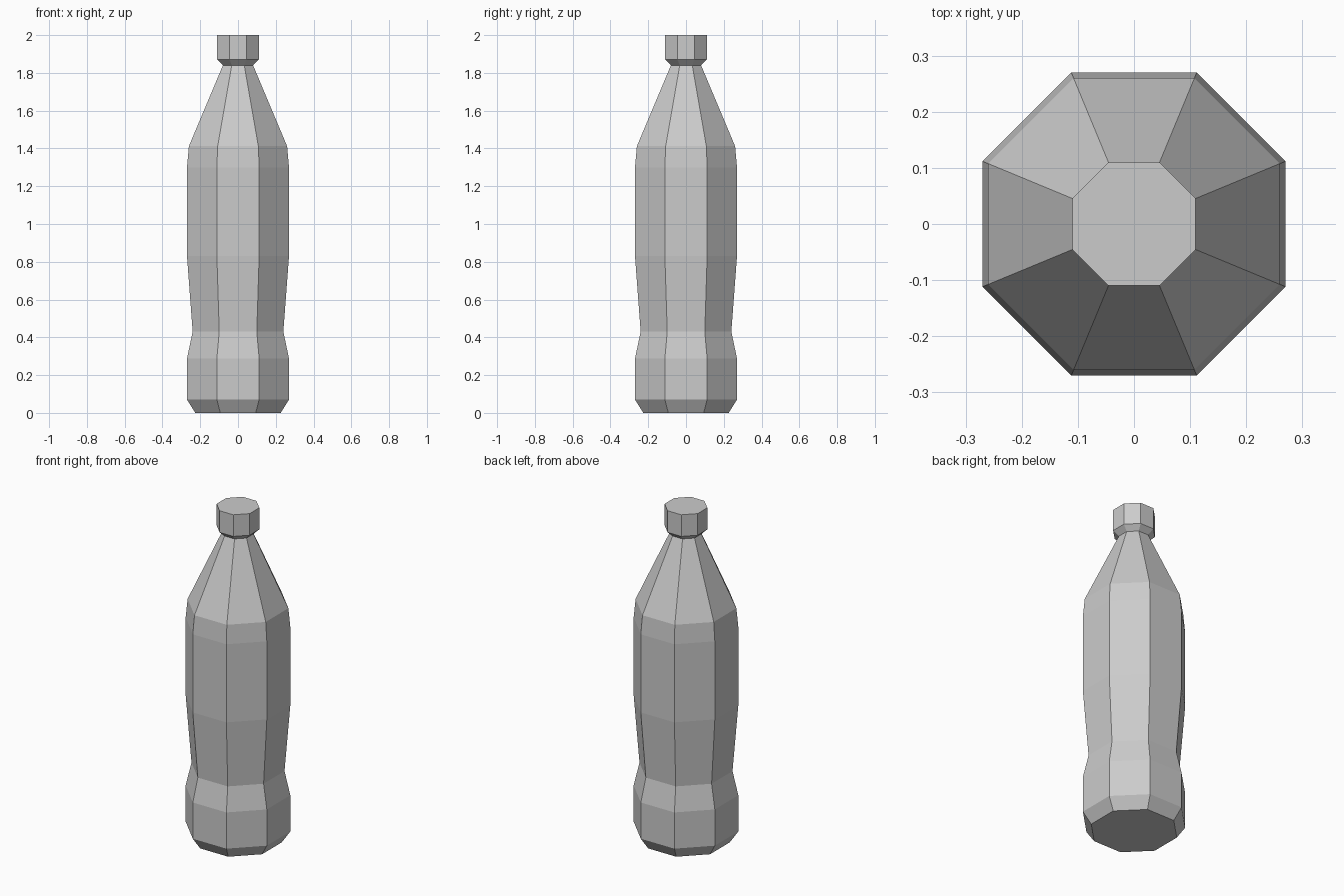
import bpy
import bmesh
from math import cos, pi, tau, sin

SIDES = 8

cube = bpy.data.objects.get("Cube")
if cube:
    bpy.data.objects.remove(cube, do_unlink=True)

grey = bpy.data.materials.new("light_grey")
grey.use_nodes = True
colour = (0.6, 0.6, 0.6, 1)
grey.diffuse_color = colour
grey.node_tree.nodes["Principled BSDF"].inputs["Base Color"].default_value = colour


def lathe(name, profile, cap_bottom=False, cap_top=False):
    """Flat-sided turned part; profile holds (centre-to-flat distance, height)."""
    bm = bmesh.new()
    rings = []
    for flat, z in profile:
        r = flat / cos(pi / SIDES)
        angles = [tau * (i + 0.5) / SIDES for i in range(SIDES)]
        rings.append([bm.verts.new((r * cos(a), r * sin(a), z)) for a in angles])
    for low, high in zip(rings, rings[1:]):
        for i in range(SIDES):
            j = (i + 1) % SIDES
            bm.faces.new((low[i], low[j], high[j], high[i]))
    if cap_bottom:
        bm.faces.new(rings[0][::-1])
    if cap_top:
        bm.faces.new(rings[-1])
    mesh = bpy.data.meshes.new(name)
    bm.to_mesh(mesh)
    bm.free()
    mesh.materials.append(grey)
    obj = bpy.data.objects.new(name, mesh)
    bpy.context.collection.objects.link(obj)
    return obj


# Body: chamfered foot, pinched waist, straight barrel, tapering shoulder
lathe("bottle_body", [
    (0.226, 0), (0.27, 0.07), (0.27, 0.288), (0.24, 0.43), (0.27, 0.83),
    (0.27, 1.30), (0.26, 1.412), (0.08, 1.84),
], cap_bottom=True)

# Cap: flared underside meeting the neck, closed flat top
lathe("bottle_cap", [(0.08, 1.84), (0.11, 1.87), (0.11, 2.0)], cap_top=True)
